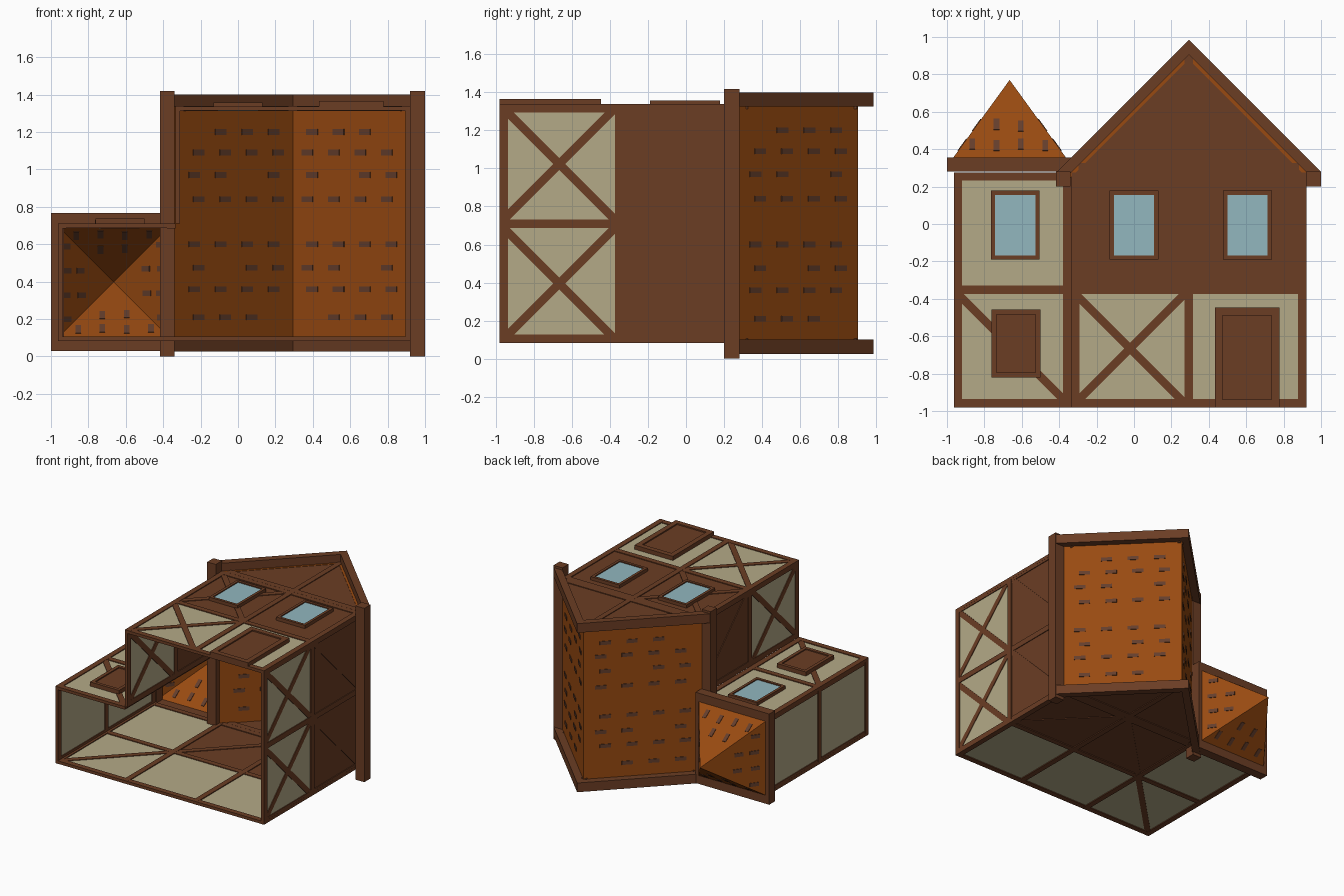
import bpy, bmesh, math
from mathutils import Matrix, Vector

if "Cube" in bpy.data.objects:
    bpy.data.objects.remove(bpy.data.objects["Cube"])


def srgb(r, g, b):
    f = lambda c: ((c / 255 + 0.055) / 1.055) ** 2.4 if c > 10 else c / 3294.6
    return (f(r), f(g), f(b), 1)


def material(name, *rgb):
    m = bpy.data.materials.new(name)
    m.diffuse_color = srgb(*rgb)
    m.use_nodes = True
    m.node_tree.nodes["Principled BSDF"].inputs["Base Color"].default_value = m.diffuse_color
    return m


WOOD = material("brown wood", 107, 61, 36)
PLASTER = material("cream plaster", 180, 170, 135)
ROOF = material("orange roof", 152, 74, 17)
TILE = material("dark tile", 100, 62, 44)
GLASS = material("blue glass", 146, 183, 191)


def finish(name, bm, mat):
    bmesh.ops.recalc_face_normals(bm, faces=bm.faces)
    me = bpy.data.meshes.new(name)
    bm.to_mesh(me)
    bm.free()
    me.materials.append(mat)
    ob = bpy.data.objects.new(name, me)
    bpy.context.collection.objects.link(ob)
    return ob


def boxes(name, mat, items):
    """items: (frame matrix, min corner, max corner)"""
    if not items:
        return
    bm = bmesh.new()
    for M, lo, hi in items:
        lo, hi = Vector(lo), Vector(hi)
        S = Matrix.Diagonal((*(hi - lo), 1))
        bmesh.ops.create_cube(bm, size=1, matrix=M @ Matrix.Translation((lo + hi) / 2) @ S)
    finish(name, bm, mat)


def frame(o, u, v, n):
    M = Matrix((Vector(u), Vector(v), Vector(n))).transposed().to_4x4()
    return Matrix.Translation(o) @ M


def prism(name, mat, pts, z0, z1):
    bm = bmesh.new()
    f = bm.faces.new([bm.verts.new((x, y, z0)) for x, y in pts])
    r = bmesh.ops.extrude_face_region(bm, geom=[f])
    for v in r["geom"]:
        if isinstance(v, bmesh.types.BMVert):
            v.co.z = z1
    finish(name, bm, mat)


I4 = Matrix.Identity(4)
S, W, T = 0.628, 0.044, 0.025      # bay size, beam width, wall thickness
X0, Y0, Z0 = -0.963, -0.98, 0.082


def wall(name, M, nu, nv, diag, wooden=()):
    """Timber framed wall: grid of bays, diag maps bay -> brace directions."""
    beams, cream, brown = [], [], []
    for n, m, swap in ((nu, nv, False), (nv, nu, True)):
        for i in range(n + 1):
            a = 0 if i == 0 else n * S - W if i == n else i * S - W / 2
            # tiny depth offset keeps crossing beams from coinciding
            e = 0.0006 if swap else 0
            lo, hi = [a, 0, -T + e], [a + W, m * S, -e]
            if swap:
                lo, hi = [lo[1], lo[0], lo[2]], [hi[1], hi[0], hi[2]]
            beams.append((M, lo, hi))
    for i in range(nu):
        for j in range(nv):
            item = (M, (i * S + .004, j * S + .004, -T + .007), (i * S + S - .004, j * S + S - .004, -.007))
            (brown if (i, j) in wooden else cream).append(item)
            for k in diag.get((i, j), ()):
                ang = math.radians(45 * k)
                R = M @ Matrix.Translation((i * S + S / 2, j * S + S / 2, 0)) @ Matrix.Rotation(ang, 4, 'Z')
                h = S * 0.707 - W / 2
                beams.append((R, (-h, -W / 2, -T + .002), (h, W / 2, -.002)))
    boxes(name + "_beams", WOOD, beams)
    boxes(name + "_plaster", PLASTER, cream)
    boxes(name + "_planks", WOOD, brown)


XC, ZM, ZT = X0 + S, Z0 + S, Z0 + 2 * S        # tower/house seam, tower front, house front
XR = X0 + 3 * S
X, Y, Z = (1, 0, 0), (0, 1, 0), (0, 0, 1)
# The house lies on its back: facade looks up (+z), roof points to +y, floor is open
wall("house_facade", frame((XC, Y0, ZT), X, Y, Z), 2, 2, {(0, 0): (1, -1), (0, 1): (1, -1)}, {(0, 1), (1, 1)})
wall("tower_facade", frame((X0, Y0, ZM), X, Y, Z), 1, 2, {(0, 0): (-1,)})
wall("back_wall", frame((X0, Y0, Z0), X, Y, (0, 0, -1)), 3, 2,
     {(0, 0): (1,), (1, 1): (1,), (2, 1): (-1,)}, {(1, 1), (2, 1)})
wall("right_wall", frame((XR, Y0, Z0), Y, Z, X), 2, 2,
     {(0, 0): (1, -1), (0, 1): (1, -1), (1, 0): (-1,), (1, 1): (-1,)}, {(1, 0), (1, 1)})
wall("left_wall", frame((XC, Y0, ZM), Y, Z, (-1, 0, 0)), 2, 1, {(0, 0): (1, -1), (1, 0): (-1,)}, {(1, 0)})
wall("tower_side", frame((X0, Y0, Z0), Y, Z, (-1, 0, 0)), 2, 1, {})


def opening(name, x0, x1, y0, y1, z, w, rise, fill, inner):
    """Raised frame with a pane or leaf set into it."""
    boxes(name + "_frame", WOOD, [
        (I4, (x0, y0, z - .02), (x0 + w, y1, z + rise)), (I4, (x1 - w, y0, z - .02), (x1, y1, z + rise)),
        (I4, (x0 + w, y1 - w, z - .02), (x1 - w, y1, z + rise)),
        (I4, (x0 + w, y0, z - .02), (x1 - w, y0 + w, z + rise))])
    boxes(name + "_leaf", fill, [(I4, (x0 + w, y0 + w, z - T - .001), (x1 - w, y1 - w, z + inner))])


opening("left_window", -.13, .13, -.19, .178, ZT, .022, .02, GLASS, .012)
opening("right_window", .477, .737, -.19, .178, ZT, .022, .02, GLASS, .012)
opening("tower_window", -.765, -.505, -.19, .178, ZM, .022, .02, GLASS, .012)
opening("tower_shutter", -.762, -.5, -.82, -.457, ZM, .027, .027, WOOD, .018)
opening("door", .432, .778, Y0, -.447, ZT, .042, .027, WOOD, .017)

# Main gable roof
XM = 0.293


def chevron(apex, half, thick):
    e = apex - half
    return [(XM - half, e), (XM, apex), (XM + half, e),
            (XM + half, e - thick), (XM, apex - thick), (XM - half, e - thick)]


prism("main_roof", ROOF, chevron(.905, .65, .025), .09, 1.335)
for label, z0, z1 in (("back", .025, .1), ("front", 1.325, 1.4)):
    prism(label + "_gable_rim", WOOD, chevron(.985, .705, .08), z0, z1)
for label, z, s in (("back", Z0, -1), ("front", ZT, 1)):
    za, zb = sorted((z - s * .018, z - s * .006))
    prism(label + "_gable", WOOD, [(XM - S, .27), (XM + S, .27), (XM, .895)], za, zb)
    za, zb = sorted((z - s * .025, z))
    boxes(label + "_gable_beams", WOOD, [(I4, (XM - .022, .3, za), (XM + .022, .9, zb)),
                                         (I4, (XM - .59, .276, za), (XM + .59, .325, zb))])
boxes("eave_beams", WOOD, [(I4, (-.418, .2, 0), (-.34, .28, 1.418)), (I4, (.92, .2, 0), (1.0, .28, 1.418))])

# Dark tiles scattered in rows, showing on both faces of each slope
marks = []
r = math.sqrt(.5)
for s in (1, -1):
    M = frame((XM, .905, 0), (s * r, -r, 0), Z, (s * r, r, 0))
    for i in range(4):
        for j, z in enumerate((.21, .36, .475, .6, .84, .97, 1.09, 1.2)):
            if (i + j * 3) % 8 == 0:
                continue
            a = .13 + i * .2 + (.035 if j % 2 else 0)
            marks.append((M, (a - .042, z - .015, -.022), (a + .042, z + .015, .004)))
boxes("main_roof_tiles", TILE, marks)

# Tower roof: square rim and hollow pyramid
TX, TY, TZ, H, A = -.665, .35, .398, .305, .42
boxes("tower_rim", WOOD, [
    (I4, (-1.0, .28, .028), (-.93, .355, .768)), (I4, (-.405, .28, .028), (-.335, .355, .768)),
    (I4, (-.93, .28, .028), (-.405, .355, .1)), (I4, (-.93, .28, .698), (-.405, .355, .768))])
bm = bmesh.new()
base = [bm.verts.new((TX + H * a, TY, TZ + H * b)) for a, b in ((-1, -1), (1, -1), (1, 1), (-1, 1))]
tip = bm.verts.new((TX, TY + A, TZ))
for i in range(4):
    bm.faces.new((base[i], base[(i + 1) % 4], tip))
finish("tower_roof", bm, ROOF)
marks = []
for k in range(4):
    out = Vector((round(math.sin(k * math.pi / 2)), 0, round(math.cos(k * math.pi / 2))))
    up = (Vector((0, A, 0)) - out * H).normalized()
    side = Vector((0, 1, 0)).cross(out)
    M = frame(Vector((TX, TY, TZ)) + out * H, side, up, side.cross(up))
    for a, b in ((-.2, .1), (-.07, .09), (.06, .1), (.19, .09), (-.07, .23), (.06, .22)):
        marks.append((M, (a - .015, b - .04, -.004), (a + .015, b + .03, .004)))
boxes("tower_roof_tiles", TILE, marks)
